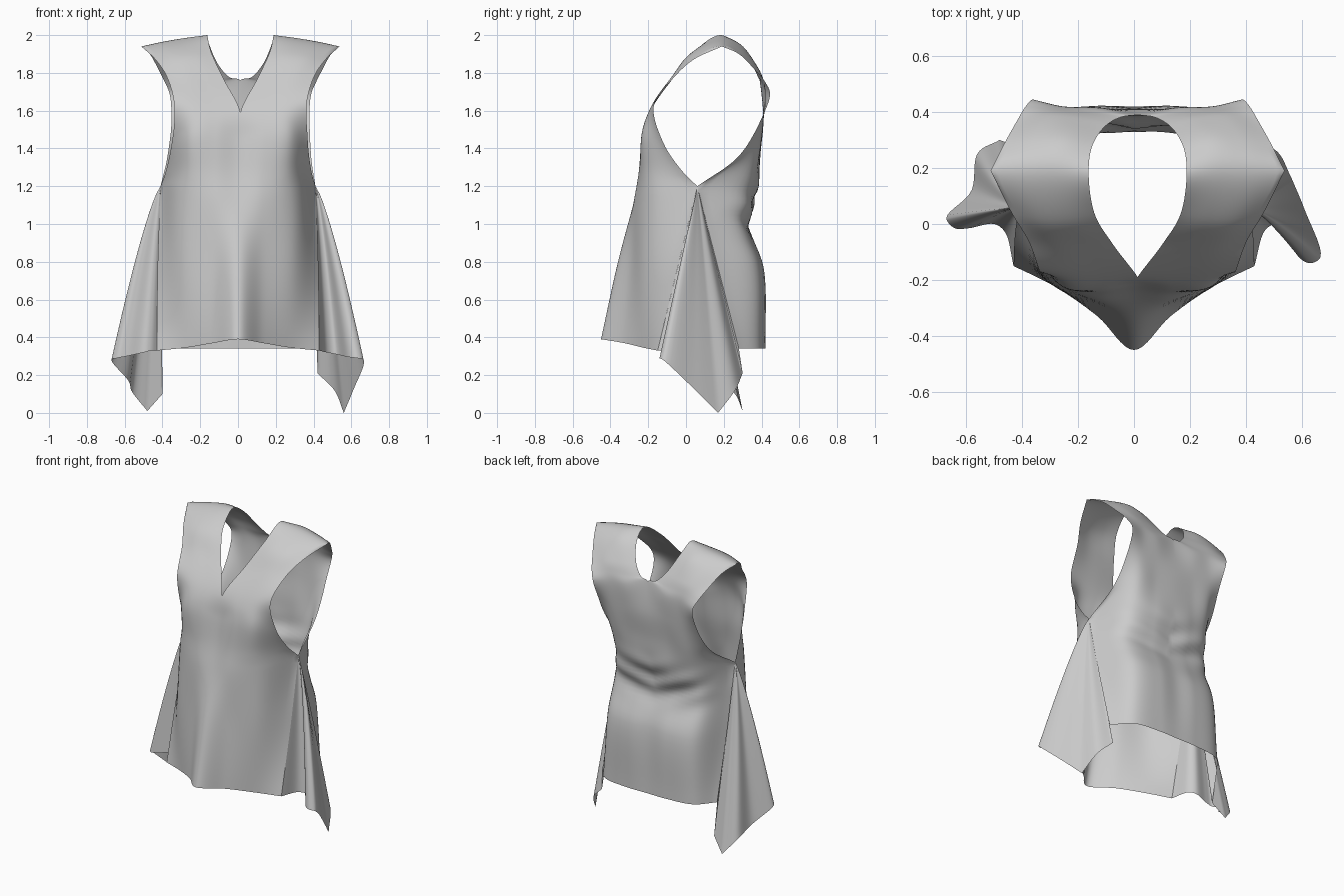
import bpy, bmesh, math
from mathutils import Vector

if "Cube" in bpy.data.objects:
    bpy.data.objects.remove(bpy.data.objects["Cube"])


def spline(pts, n, ghost=None):
    """Smooth chord-weighted curve through pts, n samples per segment."""
    p = [Vector(q) for q in pts]
    first = Vector(ghost) if ghost else p[0] * 2 - p[1]
    p = [first] + p + [p[-1] * 2 - p[-2]]
    t = [0]
    for a, b in zip(p, p[1:]):
        t.append(t[-1] + max((b - a).length, 1e-4) ** 0.5)

    def tangent(i):
        return ((p[i] - p[i-1]) / (t[i] - t[i-1]) - (p[i+1] - p[i-1]) / (t[i+1] - t[i-1])
                + (p[i+1] - p[i]) / (t[i+1] - t[i]))
    out = []
    for i in range(1, len(p) - 2):
        d = t[i+1] - t[i]
        m0, m1 = tangent(i) * d, tangent(i+1) * d
        for k in range(n):
            s = k / n
            out.append(p[i] * (2*s**3 - 3*s*s + 1) + m0 * (s**3 - 2*s*s + s)
                       + p[i+1] * (3*s*s - 2*s**3) + m1 * (s**3 - s*s))
    return out + [p[-2]]


def cornered(pts, n, corners):
    """Spline with sharp corners at the given point indices."""
    cuts = [0] + corners + [len(pts) - 1]
    out = []
    for a, b in zip(cuts, cuts[1:]):
        out = out[:-1] + spline(pts[a:b+1], n)
    return out


def sheet(name, grids):
    """Smooth cloth surface from one or more grids of points."""
    bm = bmesh.new()
    for rows in grids:
        grid = [[bm.verts.new(q) for q in r] for r in rows]
        for a, b in zip(grid, grid[1:]):
            for j in range(len(a) - 1):
                bm.faces.new((a[j], a[j+1], b[j+1], b[j]))
    bmesh.ops.remove_doubles(bm, verts=bm.verts, dist=1e-4)
    bmesh.ops.recalc_face_normals(bm, faces=bm.faces)
    for f in bm.faces:
        f.smooth = True
    me = bpy.data.meshes.new(name)
    bm.to_mesh(me)
    bm.free()
    ob = bpy.data.objects.new(name, me)
    bpy.context.collection.objects.link(ob)


# Half of the front, shoulder to hem; each row runs neck/centre -> armhole/side
front = [
    [(.175, .18, 2.0), (.29, .19, 1.985), (.41, .19, 1.965), (.525, .19, 1.94)],
    [(.155, .04, 1.91), (.25, .02, 1.90), (.35, .02, 1.89), (.45, .04, 1.87)],
    [(.09, -.07, 1.77), (.19, -.075, 1.775), (.29, -.075, 1.78), (.39, -.06, 1.78)],
    [(0, -.19, 1.59), (.12, -.19, 1.60), (.24, -.19, 1.61), (.35, -.17, 1.63)],
    [(0, -.215, 1.45), (.13, -.23, 1.48), (.26, -.225, 1.47), (.36, -.12, 1.43)],
    [(0, -.24, 1.27), (.13, -.25, 1.27), (.27, -.21, 1.28), (.385, -.02, 1.28)],
    [(0, -.275, 1.12), (.13, -.27, 1.12), (.30, -.19, 1.15), (.41, .06, 1.2)],
    [(0, -.36, .8), (.13, -.29, .8), (.30, -.21, .8), (.425, -.037, .8)],
    [(0, -.45, .39), (.13, -.33, .37), (.28, -.225, .345), (.43, -.15, .33)],
]
# Half of the back, below the shoulder line
back = [
    [(.165, .27, 1.95), (.27, .29, 1.95), (.37, .29, 1.93), (.48, .28, 1.90)],
    [(.115, .35, 1.84), (.22, .375, 1.83), (.32, .385, 1.82), (.43, .37, 1.81)],
    [(.055, .383, 1.775), (.18, .40, 1.765), (.29, .41, 1.76), (.40, .42, 1.75)],
    [(0, .39, 1.76), (.15, .415, 1.71), (.27, .42, 1.70), (.375, .445, 1.69)],
    [(0, .41, 1.55), (.14, .41, 1.55), (.27, .41, 1.55), (.365, .405, 1.57)],
    [(0, .395, 1.38), (.14, .39, 1.38), (.28, .38, 1.38), (.38, .28, 1.36)],
    [(0, .38, 1.2), (.14, .375, 1.19), (.30, .32, 1.18), (.41, .06, 1.2)],
    [(0, .33, 1.0), (.14, .33, 1.0), (.32, .29, 1.0), (.417, .11, 1.0)],
    [(0, .40, .78), (.14, .41, .77), (.32, .37, .77), (.425, .167, .78)],
    [(0, .42, .34), (.14, .42, .34), (.33, .39, .34), (.43, .28, .34)],
]

# Tunic body: one sheet from front hem over the shoulder to back hem
across = []
for r in front[::-1] + back:
    x, y, z = r[1]
    across.append(spline(r, 8, (-x, y, z) if r[0][0] == 0 else None))
columns = [spline(c, 8) for c in zip(*across)]
# Armhole edge has corners at the underarm and the shoulder tip
columns[-1] = cornered([r[-1] for r in across], 8, [2, 8, 15])
halves = []
for side in (1, -1):
    half = []
    for col in columns:
        line = []
        for v in col:
            x, y = side * max(v.x, 0), v.y
            if y > .2 and v.z < 1.4:  # gathered wrinkles in the lower back
                fade = math.exp(-((v.z - 1.08) / .12) ** 2) * max(0, 1 - (x / .4) ** 4)
                y += .012 * fade * math.sin(38 * (v.z - .35 * abs(x)) + 5 * x)
            x += .013 * min(1, max(0, (v.z - 1.2) / .3))  # top sits slightly to the right
            line.append((x, y, v.z))
        half.append(line)
    halves.append(half)
sheet("tunic_body", halves)


# Side gussets: folded wedges fanning from the armhole to a pointed hem
def gusset(name, side, hem, corners):
    apex = Vector((.41, .06, 1.2))
    rows = []
    for k in range(25):
        t = k / 24
        row = []
        for q in cornered(hem, 7, corners):
            d = q - apex
            row.append((side * (apex.x + d.x * t ** .78), apex.y + d.y * t, apex.z + d.z * t))
        rows.append(row)
    sheet(name, [rows])


gusset("right_gusset", 1, [
    (.43, -.15, .33), (.47, -.02, .32), (.52, 0, .31), (.59, -.12, .295), (.63, -.14, .29),
    (.665, -.12, .28), (.61, .05, .12), (.56, .17, 0), (.51, .26, .12), (.42, .30, .21),
    (.43, .28, .34)], [7, 9])
gusset("left_gusset", -1, [
    (.43, -.15, .33), (.46, -.03, .33), (.50, 0, .32), (.59, -.015, .30), (.64, -.015, .29),
    (.67, .02, .28), (.58, .12, .17), (.56, .25, .11), (.48, .30, .01), (.40, .27, .1),
    (.43, .28, .34)], [8, 9])
